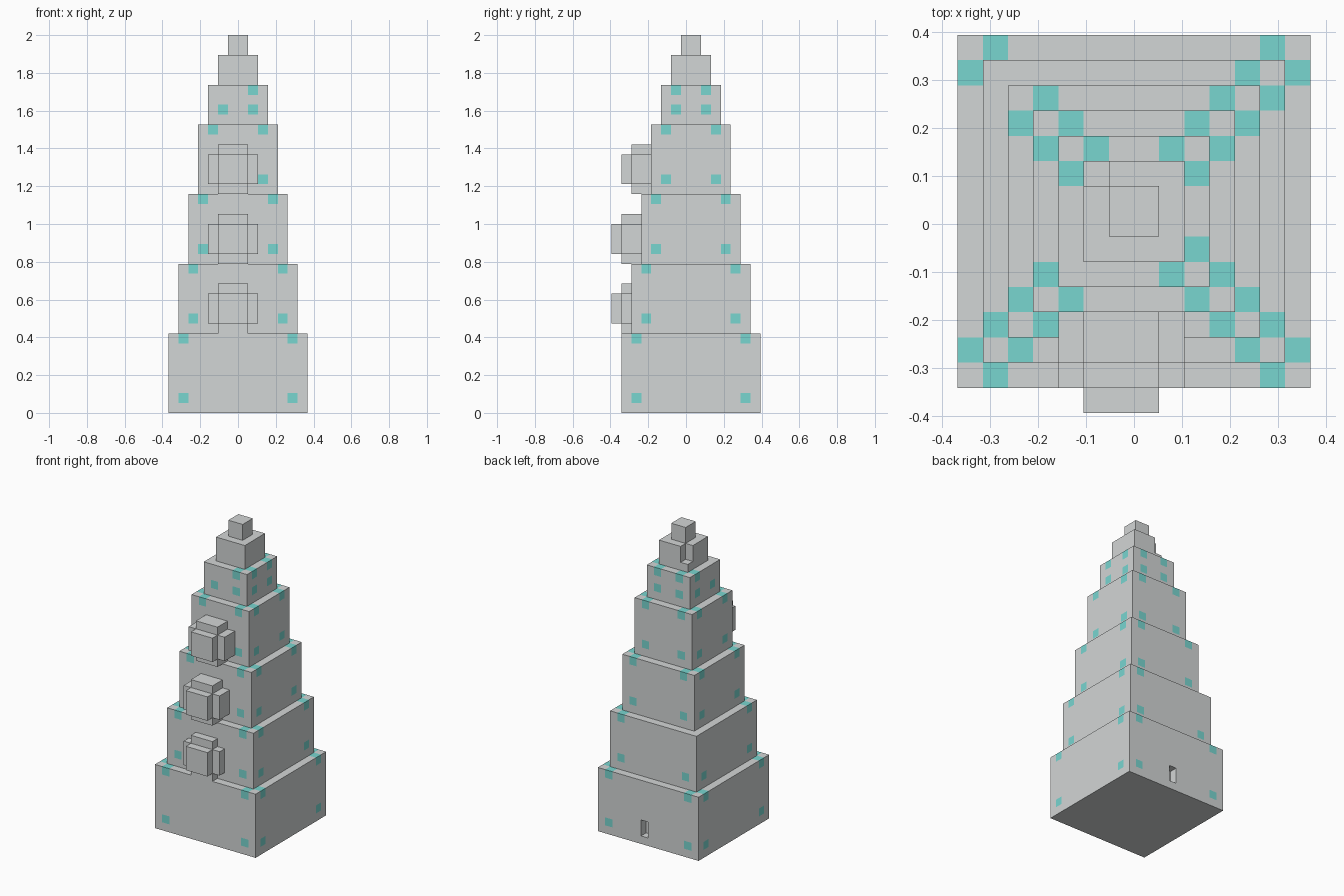
import bpy, bmesh
from mathutils import Vector

cube = bpy.data.objects.get("Cube")
if cube:
    bpy.data.objects.remove(cube, do_unlink=True)

UNIT = 2 / 38          # size of one block
MID_Y = 0.5            # tower centre in blocks


def material(name, rgb):
    m = bpy.data.materials.new(name)
    m.use_nodes = True
    m.diffuse_color = (*rgb, 1)
    bsdf = next(n for n in m.node_tree.nodes if n.type == "BSDF_PRINCIPLED")
    bsdf.inputs["Base Color"].default_value = (*rgb, 1)
    return m


STONE = material("pale grey stone", (0.65, 0.67, 0.67))
TEAL = material("light teal inlay", (0.19, 0.67, 0.63))


def add_box(bm, lo, hi):
    lo, hi = Vector(lo), Vector(hi)
    verts = bmesh.ops.create_cube(bm, size=1)["verts"]
    for v in verts:
        v.co = (lo + hi) / 2 + v.co * (hi - lo)


def finish(bm, name):
    bmesh.ops.scale(bm, vec=(UNIT,) * 3, verts=bm.verts)
    bmesh.ops.recalc_face_normals(bm, faces=bm.faces)
    mesh = bpy.data.meshes.new(name)
    bm.to_mesh(mesh)
    bm.free()
    mesh.materials.append(STONE)
    mesh.materials.append(TEAL)
    bpy.context.collection.objects.link(bpy.data.objects.new(name, mesh))


def slice_at(bm, axis, positions):
    normal = Vector([float(i == axis) for i in range(3)])
    for p in positions:
        bmesh.ops.bisect_plane(bm, geom=bm.verts[:] + bm.edges[:] + bm.faces[:],
                               plane_co=normal * p, plane_no=normal)


def cut_doorway(bm, half):
    # recessed doorway in the back wall
    slice_at(bm, 0, (0, 1))
    slice_at(bm, 2, (3,))
    door = []
    for f in bm.faces:
        c = f.calc_center_median()
        if c.y > half + MID_Y - 0.01 and 0 < c.x < 1 and 1 < c.z < 3:
            door.append(f)
    made = bmesh.ops.extrude_face_region(bm, geom=door)["geom"]
    left_over = [f for f in door if f.is_valid]
    if left_over:
        bmesh.ops.delete(bm, geom=left_over, context="FACES_ONLY")
    verts = [g for g in made if isinstance(g, bmesh.types.BMVert)]
    bmesh.ops.translate(bm, vec=(0, -1, 0), verts=verts)


def tier(name, half, z0, height, bare_corner=None, doorway=False):
    bm = bmesh.new()
    top = z0 + height
    add_box(bm, (-half, MID_Y - half, z0), (half, MID_Y + half, top))
    rim = [s * (half - k) for s in (-1, 1) for k in (1, 2)]
    slice_at(bm, 0, rim)
    slice_at(bm, 1, [r + MID_Y for r in rim])
    slice_at(bm, 2, (z0 + 1, z0 + 2, top - 1))
    # teal blocks beside each corner, near the foot and at the rim
    for f in bm.faces:
        c = f.calc_center_median()
        x, y = c.x, c.y - MID_Y
        near, far = sorted((abs(x), abs(y)))
        beside = half - 2 < near < half - 1 < far
        at_rim = c.z > top - 1
        at_foot = z0 + 1 < c.z < z0 + 2
        bare = at_rim and bare_corner == (x > 0, y > 0)
        f.material_index = int(beside and (at_rim or at_foot) and not bare)
    if doorway:
        cut_doorway(bm, half)
    finish(bm, name)


# stepped tower
tier("base_tier", 7, 0, 8, doorway=True)
tier("second_tier", 6, 8, 7, bare_corner=(False, True))
tier("third_tier", 5, 15, 7)
tier("fourth_tier", 4, 22, 7)
tier("fifth_tier", 3, 29, 4, bare_corner=(False, False))

# upper block with a broken back corner
bm = bmesh.new()
add_box(bm, (-2, -1.5, 33), (2, 2.5, 34))
add_box(bm, (-1, -1.5, 34), (2, 2.5, 36))
add_box(bm, (-2, -1.5, 34), (-1, 1.5, 36))
finish(bm, "upper_block")

# cap
bm = bmesh.new()
add_box(bm, (-1, MID_Y - 1, 36), (1, MID_Y + 1, 38))
finish(bm, "cap_block")

# front bays: core, side wings and projecting front
for name, z, wall, front in (("lower_bay", 8, -5.5, -6.5),
                             ("middle_bay", 15, -4.5, -6.5),
                             ("top_bay", 22, -3.5, -5.5)):
    bm = bmesh.new()
    add_box(bm, (-2, front, z), (1, wall, z + 5))
    add_box(bm, (-3, front, z + 1), (-2, wall, z + 4))
    add_box(bm, (1, front, z + 1), (2, wall, z + 4))
    add_box(bm, (-2, front - 1, z + 1), (1, front, z + 4))
    finish(bm, name)
